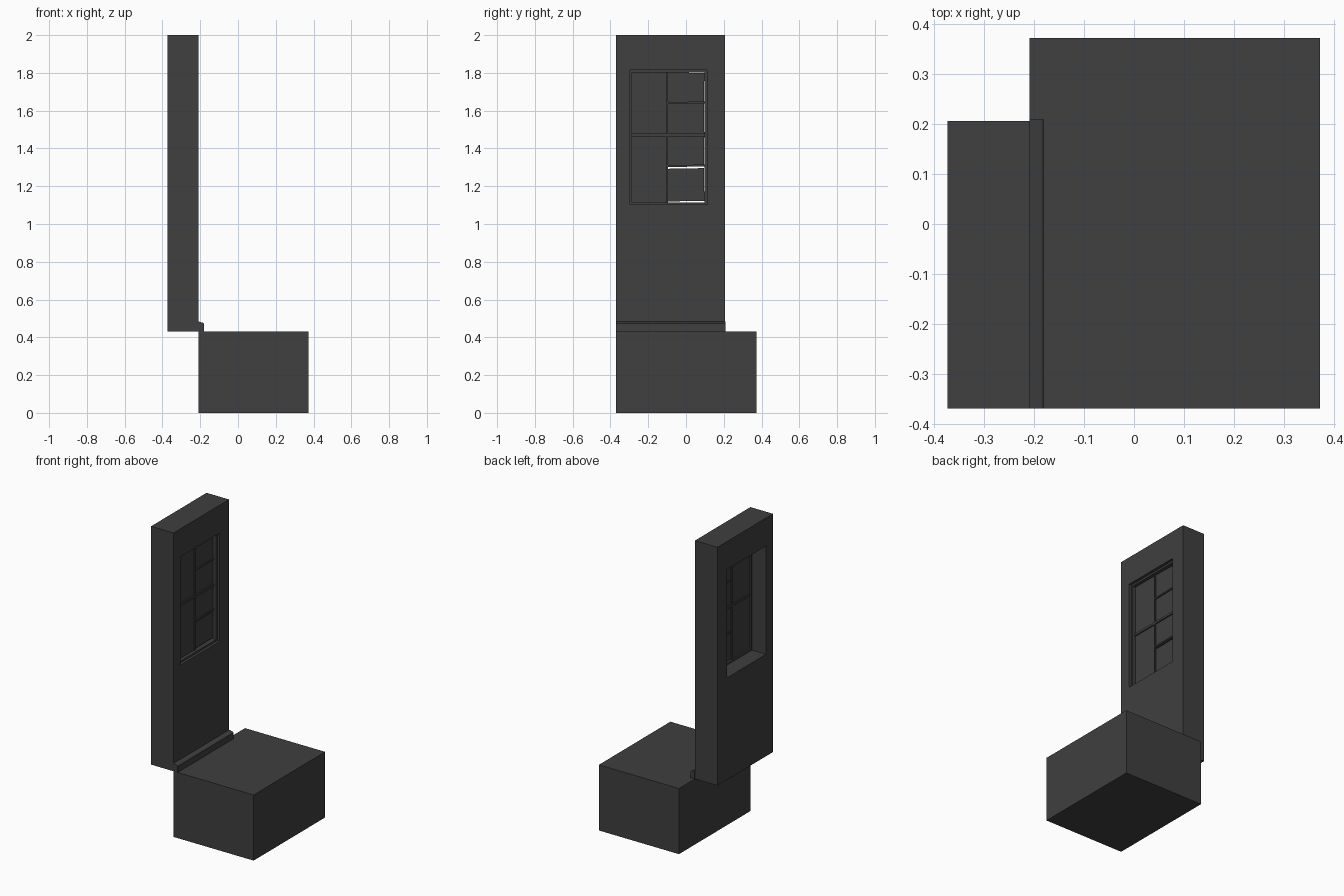
import bpy, bmesh, math
from mathutils import Matrix, Vector

cube = bpy.data.objects.get("Cube")
if cube:
    bpy.data.objects.remove(cube, do_unlink=True)

grey = bpy.data.materials.new("dark grey")
grey.use_nodes = True
colour = (0.05, 0.05, 0.05, 1)
grey.diffuse_color = colour
grey.node_tree.nodes["Principled BSDF"].inputs["Base Color"].default_value = colour


def finish(name, bm):
    bmesh.ops.recalc_face_normals(bm, faces=bm.faces)
    mesh = bpy.data.meshes.new(name)
    bm.to_mesh(mesh)
    bm.free()
    mesh.materials.append(grey)
    obj = bpy.data.objects.new(name, mesh)
    bpy.context.collection.objects.link(obj)
    return obj


def box(name, x, y, z, tilt=0):
    """Box from (min, max) ranges, tilted in its own y-z plane."""
    bm = bmesh.new()
    mid = Vector([(a + b) / 2 for a, b in (x, y, z)])
    size = [b - a for a, b in (x, y, z)]
    bmesh.ops.create_cube(bm, size=1, matrix=Matrix.Translation(mid)
                          @ Matrix.Rotation(math.radians(tilt), 4, 'X')
                          @ Matrix.Diagonal((*size, 1)))
    return finish(name, bm)


def ring(name, x, y, z, w):
    """Rectangular border of width w, extruded along x."""
    bm = bmesh.new()
    loops = []
    for d in (0, w):
        ys, zs = (y[0] + d, y[1] - d), (z[0] + d, z[1] - d)
        corners = [(ys[0], zs[0]), (ys[1], zs[0]), (ys[1], zs[1]), (ys[0], zs[1])]
        loops.append([bm.verts.new((x[0], *c)) for c in corners])
    outer, inner = loops
    faces = [bm.faces.new((outer[i], outer[i - 3], inner[i - 3], inner[i])) for i in range(4)]
    new = bmesh.ops.extrude_face_region(bm, geom=faces, use_keep_orig=True)["geom"]
    bmesh.ops.translate(bm, verts=[v for v in new if isinstance(v, bmesh.types.BMVert)],
                        vec=(x[1] - x[0], 0, 0))
    return finish(name, bm)


# Floor block
box("floor_block", (-0.21, 0.373), (-0.37, 0.373), (0, 0.432))

# Wall around the window opening
wall_x, wall_y = (-0.374, -0.21), (-0.37, 0.207)
open_y, open_z = (-0.297, 0.11), (1.103, 1.815)
wall = box("wall", wall_x, wall_y, (0.432, 2.0))
cutter = box("window_cutter", (-0.5, 0), open_y, open_z)
cutter.hide_render = True
cutter.hide_viewport = True
cut = wall.modifiers.new("window opening", 'BOOLEAN')
cut.operation = 'DIFFERENCE'
cut.solver = 'EXACT'
cut.object = cutter

# Skirting with a sloped top
bm = bmesh.new()
profile = [(-0.21, 0.432), (-0.18, 0.432), (-0.18, 0.473), (-0.185, 0.477), (-0.21, 0.484)]
face = bm.faces.new([bm.verts.new((px, -0.37, pz)) for px, pz in profile])
new = bmesh.ops.extrude_face_region(bm, geom=[face], use_keep_orig=True)["geom"]
bmesh.ops.translate(bm, verts=[v for v in new if isinstance(v, bmesh.types.BMVert)],
                    vec=(0, 0.58, 0))
finish("skirting", bm)

# Window frame and glazing bars
ring("window_frame", (-0.272, -0.228), open_y, open_z, 0.012)
bar_x = (-0.268, -0.242)
box("upright_bar", bar_x, (-0.103, -0.095), (1.115, 1.803))
box("cross_bar", bar_x, (-0.285, 0.098), (1.464, 1.479))
for name, z in (("upper", 1.642), ("lower", 1.308)):
    box(name + "_thin_bar", bar_x, (-0.095, 0.098), (z - 0.005, z + 0.005), 1)

# Panes: two tall ones, and four small ones sitting slightly loose
pane_x = (-0.262, -0.25)
for name, z in (("lower", (1.115, 1.464)), ("upper", (1.479, 1.803))):
    box(name + "_tall_pane", pane_x, (-0.285, -0.103), z)
for i, (low, high, tilt) in enumerate([(1.121, 1.294, 1), (1.31, 1.466, -0.5),
                                       (1.477, 1.64, 0.5), (1.642, 1.801, -1)]):
    box(f"small_pane_{i + 1}", pane_x, (-0.098, 0.096), (low, high), tilt)
